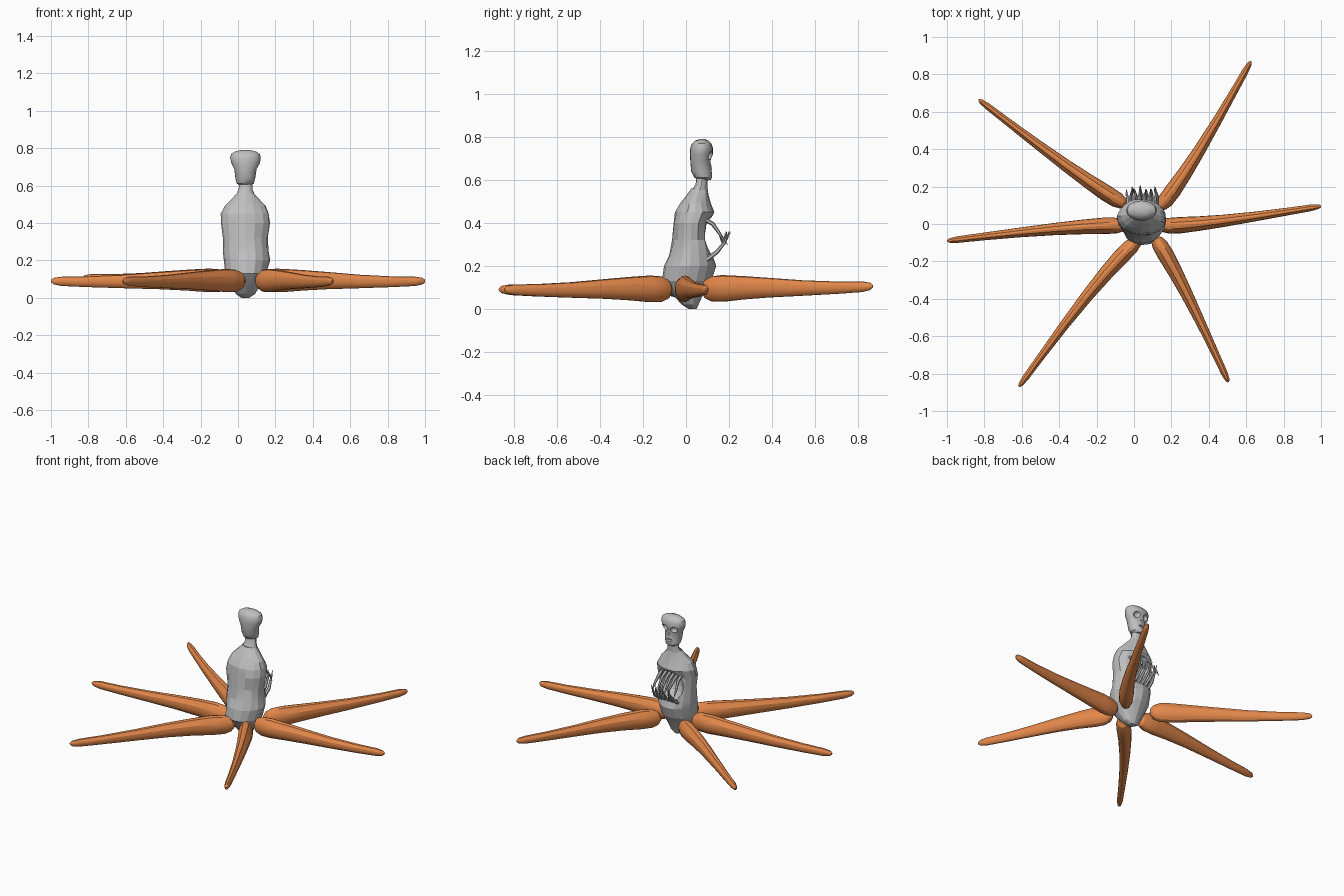
import bpy, bmesh, math, random
from mathutils import Vector

random.seed(4)
if "Cube" in bpy.data.objects:
    bpy.data.objects.remove(bpy.data.objects["Cube"])


def material(name, color):
    m = bpy.data.materials.new(name)
    m.use_nodes = True
    m.diffuse_color = color
    m.node_tree.nodes["Principled BSDF"].inputs["Base Color"].default_value = color
    return m


GREY = material("bone grey", (0.52, 0.52, 0.52, 1))
ORANGE = material("tentacle orange", (0.78, 0.25, 0.07, 1))


def loft(name, rings, mat, smooth=35):
    """Skin a list of point rings and close both ends."""
    bm = bmesh.new()
    loops = [[bm.verts.new(p) for p in ring] for ring in rings]
    n = len(loops[0])
    for a, b in zip(loops, loops[1:]):
        for i in range(n):
            j = (i + 1) % n
            bm.faces.new((a[i], a[j], b[j], b[i]))
    bm.faces.new(loops[0][::-1])
    bm.faces.new(loops[-1])
    bmesh.ops.recalc_face_normals(bm, faces=bm.faces)
    me = bpy.data.meshes.new(name)
    bm.to_mesh(me)
    bm.free()
    me.materials.append(mat)
    ob = bpy.data.objects.new(name, me)
    bpy.context.collection.objects.link(ob)
    bpy.ops.object.select_all(action="DESELECT")
    ob.select_set(True)
    bpy.context.view_layer.objects.active = ob
    bpy.ops.object.shade_smooth_by_angle(angle=math.radians(smooth))
    return ob


def oval_stack(name, sections, sides, wobble=0.0, smooth=35):
    """Each section is height, right edge, left edge, rear edge, face edge."""
    rings = []
    for z, x0, x1, y0, y1 in sections:
        ring = []
        for i in range(sides):
            t = math.tau * i / sides
            r = 1 + random.uniform(-wobble, wobble * 0.5)
            ring.append(((x0 + x1) / 2 + math.cos(t) * r * (x1 - x0) / 2,
                         (y0 + y1) / 2 + math.sin(t) * r * (y1 - y0) / 2, z))
        rings.append(ring)
    return loft(name, rings, GREY, smooth)


def carve(target, name, centre, size):
    """Hollow an oval socket out of a part."""
    bpy.ops.mesh.primitive_uv_sphere_add(segments=14, ring_count=9, location=centre)
    cutter = bpy.context.object
    cutter.name = name
    cutter.scale = size
    cutter.data.materials.append(GREY)
    cutter.hide_render = True
    cutter.hide_set(True)
    mod = target.modifiers.new(name, "BOOLEAN")
    mod.operation = "DIFFERENCE"
    mod.solver = "EXACT"
    mod.object = cutter


def tube(name, points, radii, sides=6):
    """Tapered tube along a few points."""
    pts = [Vector(p) for p in points]
    rings = []
    for i, p in enumerate(pts):
        d = (pts[min(i + 1, len(pts) - 1)] - pts[max(i - 1, 0)]).normalized()
        u = d.cross(Vector((1, 0, 0.01))).normalized()
        v = d.cross(u)
        rings.append([p + (u * math.cos(a) + v * math.sin(a)) * radii[i]
                      for a in (math.tau * k / sides for k in range(sides))])
    return loft(name, rings, GREY)


# Torso with a hollow chest
torso = oval_stack("torso", [
    (0.00, 0.02, 0.06, 0.01, 0.05), (0.02, -0.01, 0.09, -0.02, 0.06),
    (0.07, -0.04, 0.12, -0.07, 0.08), (0.13, -0.07, 0.155, -0.115, 0.12),
    (0.20, -0.08, 0.17, -0.10, 0.14), (0.25, -0.085, 0.17, -0.08, 0.125),
    (0.32, -0.085, 0.165, -0.065, 0.11), (0.40, -0.095, 0.175, -0.06, 0.11),
    (0.45, -0.09, 0.17, -0.05, 0.135), (0.49, -0.07, 0.15, -0.028, 0.115),
    (0.53, -0.03, 0.11, 0.003, 0.105), (0.56, -0.005, 0.085, 0.025, 0.10)], 16, 0.05, 12)
carve(torso, "chest_cutter", (0.04, 0.14, 0.34), (0.10, 0.10, 0.10))

# Neck
oval_stack("neck", [(0.54, -0.015, 0.095, 0.02, 0.10), (0.58, 0.003, 0.078, 0.045, 0.10),
                    (0.64, 0.01, 0.075, 0.05, 0.105)], 12)

# Skull: narrow jaw below, broad crown above
skull = oval_stack("skull", [
    (0.60, 0.012, 0.068, 0.06, 0.115), (0.612, -0.008, 0.085, 0.038, 0.122),
    (0.64, -0.014, 0.092, 0.024, 0.122), (0.69, -0.02, 0.10, 0.02, 0.114),
    (0.72, -0.036, 0.117, 0.018, 0.125), (0.75, -0.042, 0.122, 0.02, 0.125),
    (0.77, -0.036, 0.116, 0.028, 0.118), (0.783, -0.015, 0.095, 0.042, 0.105),
    (0.79, 0.015, 0.065, 0.06, 0.09)], 20)
for side, tag in ((1, "left"), (-1, "right")):
    carve(skull, tag + "_eye_cutter", (0.04 + side * 0.035, 0.125, 0.712), (0.024, 0.03, 0.022))
carve(skull, "nose_cutter", (0.04, 0.125, 0.68), (0.01, 0.015, 0.014))
carve(skull, "mouth_cutter", (0.04, 0.13, 0.642), (0.028, 0.018, 0.009))

# Rib spikes: an upper row reaching down and a lower row reaching up
for i in range(6):
    x = -0.03 + i * 0.028
    drift = random.uniform(-0.012, 0.012)
    tip = 0.185 + random.uniform(-0.018, 0.012)
    tube("upper_rib_%d" % (i + 1),
         [(x, 0.08, 0.42), (x, 0.125, 0.395), (x + drift, 0.16, 0.345), (x + drift, tip, 0.30)],
         [0.011, 0.010, 0.007, 0.001])
    tube("lower_rib_%d" % (i + 1),
         [(x + 0.014, 0.09, 0.225), (x + 0.014, 0.145, 0.265),
          (x + 0.012 - drift, 0.18, 0.31), (x + 0.010 - drift, tip + 0.015, 0.36)],
         [0.011, 0.010, 0.007, 0.001])


# Tentacles: rounded root, lightly grooved upper side, blunt tip
SHAPE = [(0, 0.3), (0.02, 0.72), (0.06, 0.96), (0.13, 1), (0.25, 0.88), (0.4, 0.74),
         (0.6, 0.58), (0.8, 0.46), (0.94, 0.4), (0.985, 0.28), (1, 0.1)]


def tentacle(name, base, tip, bend, tip_z):
    a, b = Vector((*base, 0.09)), Vector((*tip, tip_z))
    d = (b - a).normalized()
    side = Vector((-d.y, d.x, 0)).normalized()
    rings = []
    for t, r in SHAPE:
        # The sideways bend is strongest near the root
        c = a.lerp(b, t) + side * bend * math.sin(math.pi * t ** 0.7)
        c.z += 0.004 * math.sin(math.tau * t)
        ring = []
        for k in range(16):
            ang = math.tau * k / 16
            groove = 0.9 if k in (2, 6) and 0.1 < t < 0.95 else 1
            ring.append(c + side * math.cos(ang) * 0.044 * r * groove
                        + Vector((0, 0, math.sin(ang) * 0.062 * r * groove)))
        rings.append(ring)
    loft(name, rings, ORANGE, 25)


for args in [("back_left_tentacle", (0.13, 0.08), (0.625, 0.87), -0.02, 0.105),
             ("left_tentacle", (0.13, -0.01), (1.0, 0.095), -0.015, 0.09),
             ("front_left_tentacle", (0.11, -0.07), (0.505, -0.845), 0.015, 0.09),
             ("front_right_tentacle", (0.03, -0.08), (-0.615, -0.87), -0.025, 0.09),
             ("right_tentacle", (-0.04, -0.01), (-1.0, -0.09), -0.015, 0.09),
             ("back_right_tentacle", (-0.04, 0.10), (-0.83, 0.665), 0.015, 0.105)]:
    tentacle(*args)
